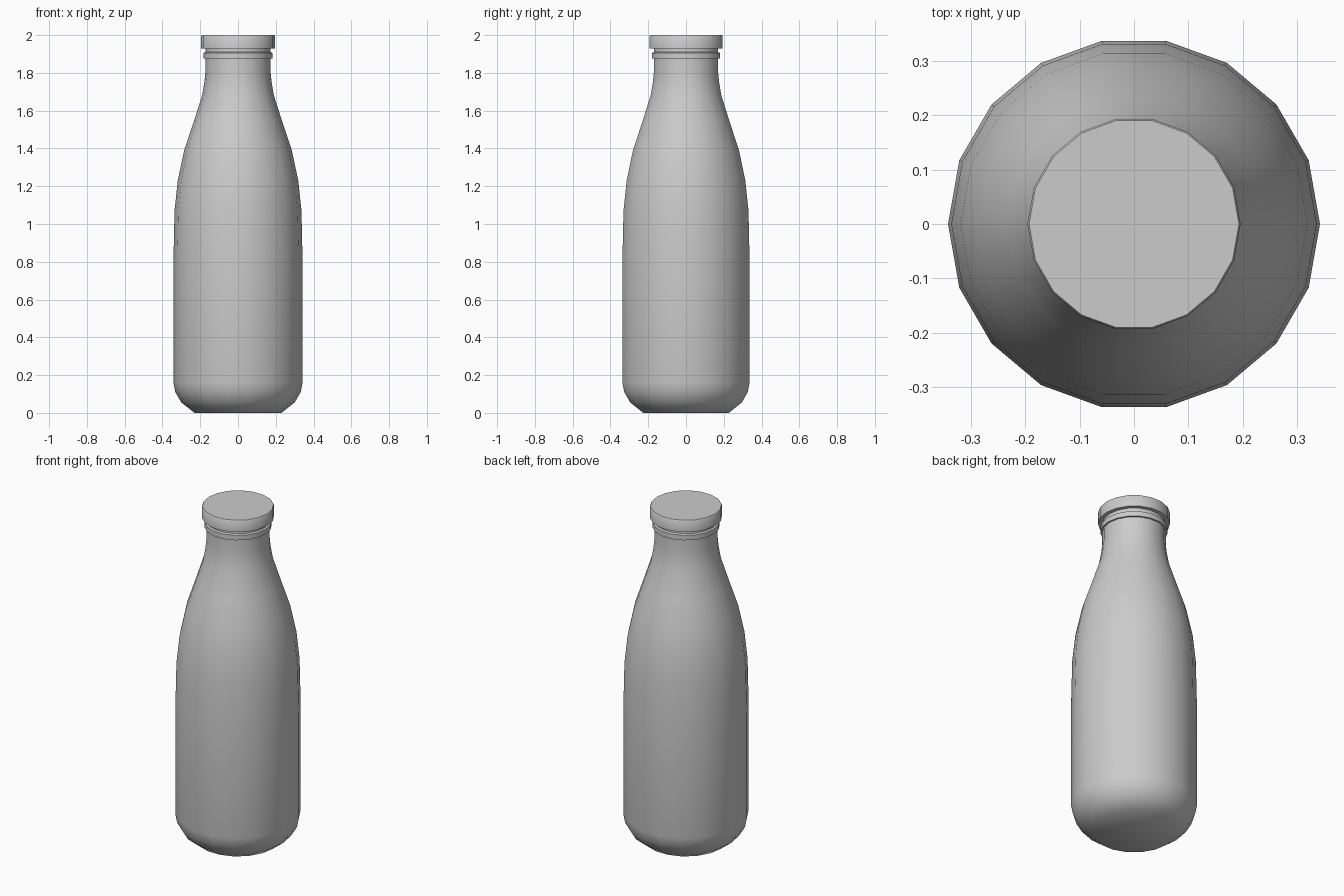
import bpy, bmesh, math

if "Cube" in bpy.data.objects:
    bpy.data.objects.remove(bpy.data.objects["Cube"])

SIDES = 18


def lathe(name, profile):
    """Revolve (radius, z) points round z and close both ends."""
    bm = bmesh.new()
    rings = []
    for r, z in profile:
        rings.append([bm.verts.new((r * math.cos(2 * math.pi * i / SIDES),
                                    r * math.sin(2 * math.pi * i / SIDES), z))
                      for i in range(SIDES)])
    for low, high in zip(rings, rings[1:]):
        for i in range(SIDES):
            j = (i + 1) % SIDES
            bm.faces.new((low[i], low[j], high[j], high[i]))
    bm.faces.new(rings[0][::-1])
    bm.faces.new(rings[-1])
    bmesh.ops.recalc_face_normals(bm, faces=bm.faces)
    mesh = bpy.data.meshes.new(name)
    bm.to_mesh(mesh)
    bm.free()
    obj = bpy.data.objects.new(name, mesh)
    bpy.context.collection.objects.link(obj)
    bpy.ops.object.select_all(action='DESELECT')
    obj.select_set(True)
    bpy.context.view_layer.objects.active = obj
    bpy.ops.object.shade_smooth_by_angle(angle=math.radians(45))
    return obj


# Bottle: rounded base, straight body, sloping shoulder, neck with a lip ring
lathe("bottle", [
    (0.23, 0.0), (0.30, 0.055), (0.332, 0.11), (0.342, 0.16),
    (0.342, 0.80), (0.336, 1.07), (0.319, 1.23), (0.285, 1.39),
    (0.235, 1.54), (0.19, 1.68), (0.178, 1.75), (0.173, 1.80), (0.173, 1.875),
    (0.183, 1.875), (0.183, 1.905), (0.173, 1.91), (0.173, 1.94),
])

# Cap: flat disc overhanging the neck
lathe("cap", [(0.196, 1.93), (0.196, 1.996), (0.193, 2.0)])
